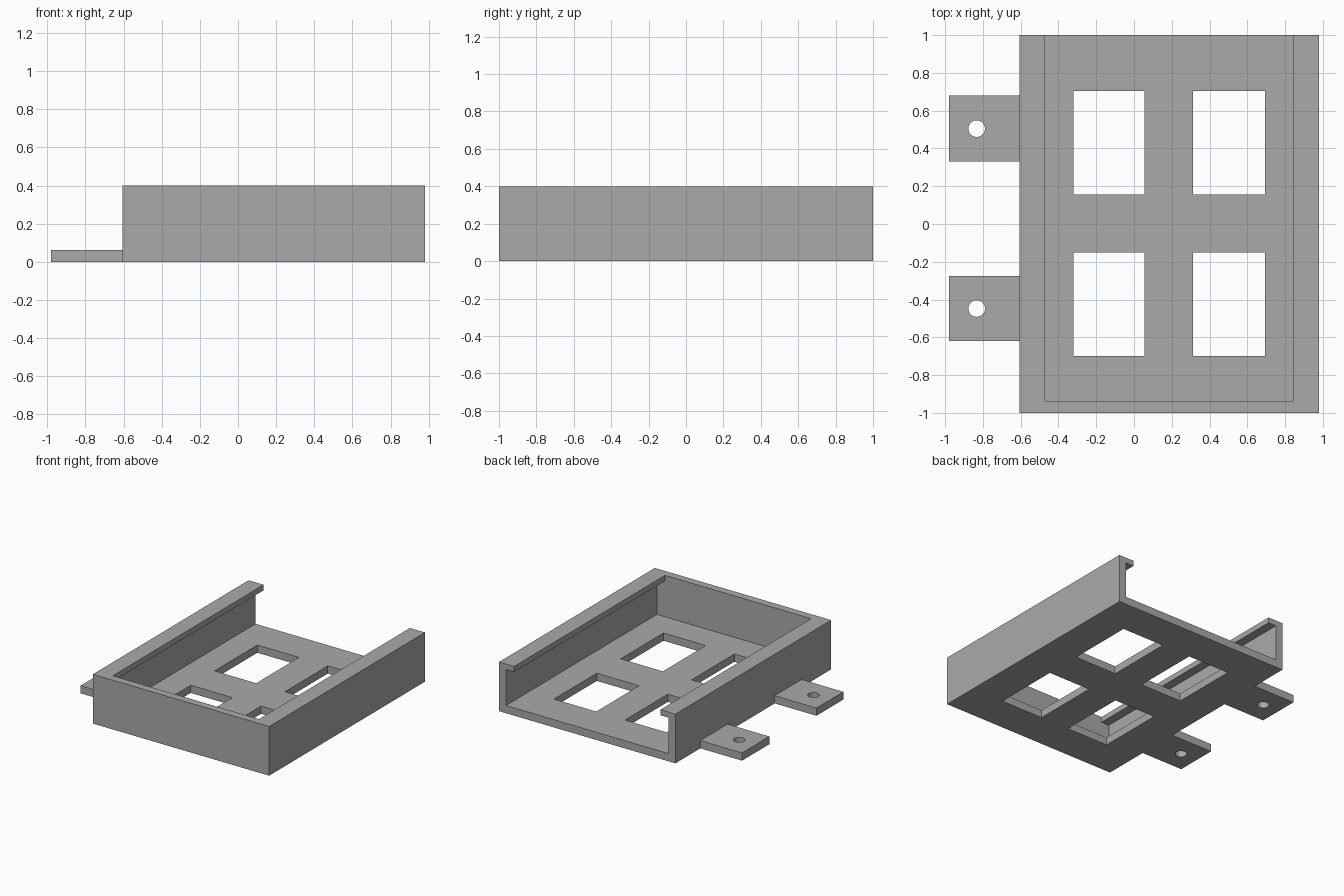
import bpy
import bmesh
from mathutils import Matrix, Vector

default = bpy.data.objects.get("Cube")
if default:
    bpy.data.objects.remove(default, do_unlink=True)

gray = bpy.data.materials.new("plain gray")
gray.use_nodes = True
gray.diffuse_color = (0.4, 0.4, 0.4, 1)
gray.node_tree.nodes["Principled BSDF"].inputs["Base Color"].default_value = (0.4, 0.4, 0.4, 1)


def finish(name, bm):
    mesh = bpy.data.meshes.new(name)
    bm.to_mesh(mesh)
    bm.free()
    mesh.materials.append(gray)
    obj = bpy.data.objects.new(name, mesh)
    bpy.context.scene.collection.objects.link(obj)
    return obj


def box(name, low, high):
    low, high = Vector(low), Vector(high)
    bm = bmesh.new()
    place = Matrix.Translation((low + high) / 2) @ Matrix.Diagonal((high - low).to_4d())
    bmesh.ops.create_cube(bm, size=1, matrix=place)
    return finish(name, bm)


def drill(name, x, y, radius):
    bm = bmesh.new()
    bmesh.ops.create_cone(bm, cap_ends=True, segments=32, radius1=radius, radius2=radius,
                          depth=1, matrix=Matrix.Translation((x, y, 0)))
    return finish(name, bm)


def combine(target, other, operation):
    """Apply a boolean and discard the helper."""
    mod = target.modifiers.new(operation, 'BOOLEAN')
    mod.object = other
    mod.operation = operation
    mod.solver = 'EXACT'
    bpy.context.view_layer.objects.active = target
    bpy.ops.object.modifier_apply(modifier=mod.name)
    bpy.data.objects.remove(other, do_unlink=True)


LEFT, RIGHT = 0.98, -0.605
HEIGHT, WALL, LIP_WIDTH, LIP_THICK = 0.4, 0.063, 0.135, 0.045
inner_front = -1 + WALL

# Tray body, open at the back
tray = box("tray", (RIGHT, -1, 0), (LEFT, 1, HEIGHT))

# Cavity under the lips, then the narrower opening between them
combine(tray, box("cavity", (RIGHT + WALL, inner_front, WALL),
                  (LEFT - WALL, 1.2, HEIGHT - LIP_THICK)), 'DIFFERENCE')
combine(tray, box("opening", (RIGHT + LIP_WIDTH, inner_front, WALL + 0.1),
                  (LEFT - LIP_WIDTH, 1.2, HEIGHT + 0.2)), 'DIFFERENCE')

# Four floor windows
for x0, x1 in ((-0.32, 0.055), (0.313, 0.693)):
    for y0, y1 in ((-0.7, -0.15), (0.155, 0.705)):
        combine(tray, box("window", (x0, y0, -0.1), (x1, y1, 0.15)), 'DIFFERENCE')

# Mounting tabs with screw holes, on the right side
for y0, y1 in ((-0.62, -0.275), (0.33, 0.68)):
    tab = box("mounting_tab", (-0.98, y0, 0), (RIGHT + WALL / 2, y1, WALL))
    combine(tab, drill("screw_hole", -0.833, (y0 + y1) / 2, 0.044), 'DIFFERENCE')
    combine(tray, tab, 'UNION')

# Smooth screw hole walls, sharp edges elsewhere
bpy.ops.object.select_all(action='DESELECT')
tray.select_set(True)
bpy.context.view_layer.objects.active = tray
bpy.ops.object.shade_smooth_by_angle()
